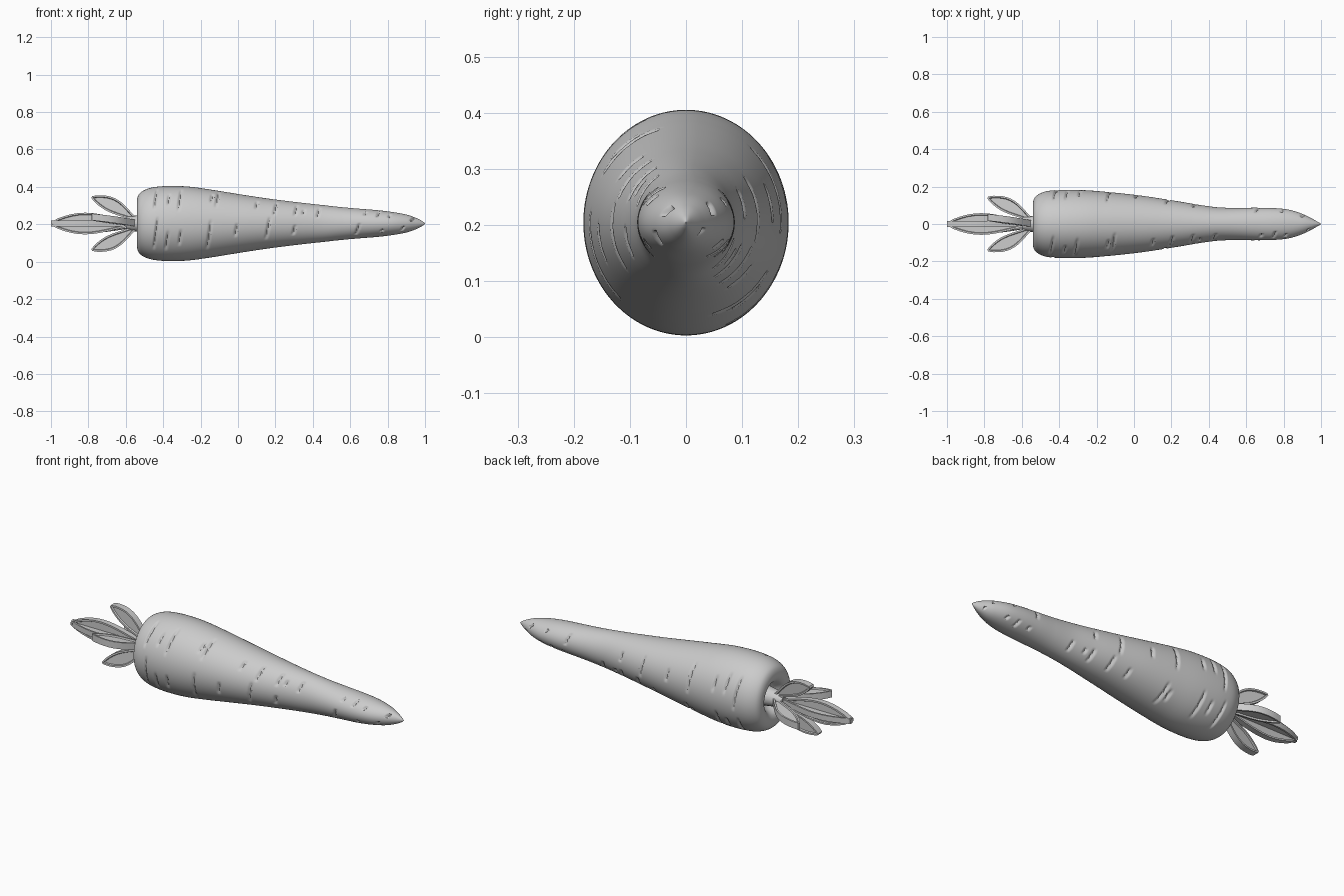
import bpy, bmesh, math
from mathutils import Matrix, Vector

cube = bpy.data.objects.get("Cube")
if cube:
    bpy.data.objects.remove(cube, do_unlink=True)

grey = bpy.data.materials.new("plain grey")
grey.use_nodes = True
colour = (0.6, 0.6, 0.6, 1)
grey.diffuse_color = colour
grey.node_tree.nodes["Principled BSDF"].inputs["Base Color"].default_value = colour
AXIS_Z = 0.204


def finish(name, bm, angle):
    bmesh.ops.recalc_face_normals(bm, faces=bm.faces)
    mesh = bpy.data.meshes.new(name)
    bm.to_mesh(mesh)
    bm.free()
    mesh.materials.append(grey)
    ob = bpy.data.objects.new(name, mesh)
    bpy.context.collection.objects.link(ob)
    bpy.ops.object.select_all(action="DESELECT")
    ob.select_set(True)
    bpy.context.view_layer.objects.active = ob
    bpy.ops.object.shade_smooth_by_angle(angle=math.radians(angle))
    return ob


def spline(points, steps):
    """Catmull-Rom samples through the points."""
    p = [Vector(q) for q in points]
    p = [p[0]] + p + [p[-1]]
    out = []
    for a, b, c, d in zip(p, p[1:], p[2:], p[3:]):
        for i in range(steps):
            t = i / steps
            out.append(0.5 * (2 * b + (c - a) * t + (2 * a - 5 * b + 4 * c - d) * t ** 2
                              + (3 * b - a - 3 * c + d) * t ** 3))
    return out + [p[-1]]


# Root profile: x, half width, half height, from the crown hollow to the tip
PROFILE = [
    (-0.47, 0.03, 0.03), (-0.49, 0.06, 0.06), (-0.53, 0.085, 0.09), (-0.54, 0.115, 0.125),
    (-0.525, 0.148, 0.162), (-0.48, 0.172, 0.187), (-0.42, 0.181, 0.198), (-0.34, 0.183, 0.201),
    (-0.25, 0.18, 0.196), (-0.15, 0.172, 0.182), (-0.05, 0.162, 0.166), (0.05, 0.15, 0.15),
    (0.15, 0.135, 0.135), (0.25, 0.119, 0.122), (0.35, 0.102, 0.11), (0.45, 0.089, 0.099),
    (0.55, 0.086, 0.088), (0.65, 0.087, 0.079), (0.75, 0.085, 0.071), (0.83, 0.076, 0.061),
    (0.9, 0.054, 0.048), (0.95, 0.03, 0.031), (0.985, 0.01, 0.013), (1.0, 0.001, 0.001)]

# Grooves: x positions in rows, each row at an angle up from the front with a half span
ROWS = [
    (46, 20, (-0.44, -0.37, -0.31, -0.14, -0.11, 0.1, 0.2)),
    (40, 17, (0.31, 0.35, 0.43, 0.68, 0.75, 0.81, 0.93)),
    (-17, 24, (-0.44, -0.31, -0.155, -0.01, 0.16, 0.3, 0.64)),
    (-28, 14, (-0.38, 0.77, 0.88))]
GROOVES = []
for angle, span, places in ROWS:
    for i, x in enumerate(places):
        a = angle + 6 * math.sin(5 * i)
        s = span * (0.8 + 0.3 * math.cos(3 * i))
        GROOVES += [(x, a, s), (x + 0.02, a + 180, s)]


def groove_depth(x, angle):
    depth = 0
    for gx, ga, span in GROOVES:
        d = (angle - ga + 180) % 360 - 180
        if abs(d) < span:
            bend = gx + 0.0004 * d
            across = max(0, 1 - abs(x - bend) / 0.011)
            depth = max(depth, 0.011 * across * (1 - (d / span) ** 2) ** 0.5)
    return depth


# Tapered root with carved grooves
SIDES = 112
bm = bmesh.new()
rings = []
for x, ry, rz in spline(PROFILE, 16):
    ring = []
    for k in range(SIDES):
        deg = 360 * k / SIDES
        a = math.radians(deg)
        cut = groove_depth(x, deg) if ry > 0.03 and x > -0.5 else 0
        ring.append(bm.verts.new((x, -(ry - cut) * math.cos(a),
                                  AXIS_Z + (rz - cut) * math.sin(a))))
    rings.append(ring)
for r, q in zip(rings, rings[1:]):
    for k in range(SIDES):
        n = (k + 1) % SIDES
        bm.faces.new((r[k], r[n], q[n], q[k]))
bm.faces.new(rings[0])
bm.faces.new(rings[-1])
finish("root", bm, 40)

# Short stem set in the crown hollow
bm = bmesh.new()
turn = Matrix.Translation((-0.53, 0, AXIS_Z)) @ Matrix.Rotation(math.radians(-90), 4, "Y")
bmesh.ops.create_cone(bm, cap_ends=True, segments=16, radius1=0.055, radius2=0.035,
                      depth=0.14, matrix=turn)
finish("stem", bm, 40)


def blade(name, start, end, width, thick, bow, lean, turn):
    """Thick leaf with a dished panel on both sides, turned about the long axis."""
    a, b = Vector(start), Vector(end)
    side = Vector((a.y - b.y, b.x - a.x)).normalized()
    n = 12
    upper, lower = [], []
    for i in range(n + 1):
        t = i / n
        w = width * (0.22 + 0.78 * math.sin(math.pi * t ** 1.3)) * (1 if i < n else 0.6)
        mid = a.lerp(b, t) + side * bow * math.sin(math.pi * t)
        upper.append((mid + side * w, t))
        lower.append((mid - side * w, t))
    outline = upper + lower[::-1]
    bm = bmesh.new()
    front, back = [[bm.verts.new((p.x, lean * t + s * thick / 2, p.y)) for p, t in outline]
                   for s in (-1, 1)]
    panels = [bm.faces.new(front), bm.faces.new(back[::-1])]
    for i in range(len(outline)):
        j = (i + 1) % len(outline)
        bm.faces.new((front[j], front[i], back[i], back[j]))
    bmesh.ops.recalc_face_normals(bm, faces=bm.faces)
    bmesh.ops.inset_individual(bm, faces=panels, thickness=0.009, depth=0)
    bmesh.ops.inset_individual(bm, faces=panels, thickness=0.003, depth=-thick * 0.2)
    bm.transform(Matrix.Translation((0, 0, AXIS_Z)) @ Matrix.Rotation(math.radians(turn), 4, "X"))
    finish(name, bm, 35)


# Four spreading leaves in a pinwheel
for i, label in enumerate(("top", "front", "bottom", "back")):
    blade(label + "_leaf", (-0.54, 0.015), (-0.782, 0.142), 0.04, 0.036, -0.012, 0.035, 90 * i)

# Long central leaf made of two crossed blades
for i in range(2):
    blade(f"central_leaf_{i + 1}", (-0.56, 0), (-1.0, 0), 0.058, 0.03, 0, 0, 90 * i)
